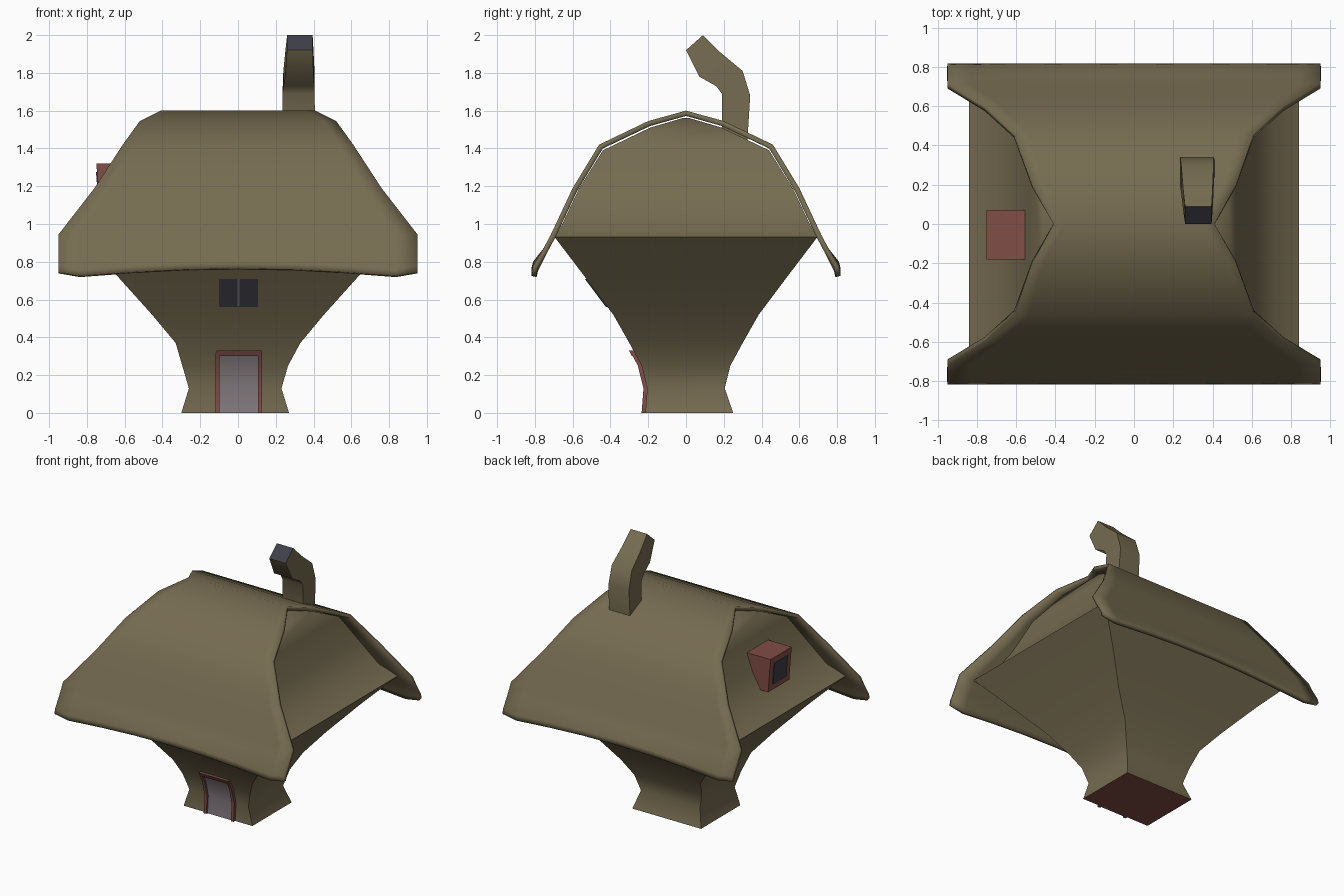
import bpy, bmesh, math

if "Cube" in bpy.data.objects:
    bpy.data.objects.remove(bpy.data.objects["Cube"])


def mat(name, c):
    m = bpy.data.materials.new(name)
    m.diffuse_color = (*c, 1)
    m.use_nodes = True
    m.node_tree.nodes["Principled BSDF"].inputs["Base Color"].default_value = m.diffuse_color
    return m


brown = mat("moss_brown", (0.18, 0.148, 0.082))
red = mat("dull_red", (0.22, 0.075, 0.062))
dark = mat("dark_slate", (0.05, 0.05, 0.066))
pale = mat("pale_grey", (0.23, 0.2, 0.215))


def make(name, verts, faces, mats, angle=40, recalc=True):
    me = bpy.data.meshes.new(name)
    me.from_pydata(verts, [], faces)
    for m in mats:
        me.materials.append(m)
    if recalc:
        bm = bmesh.new()
        bm.from_mesh(me)
        bmesh.ops.recalc_face_normals(bm, faces=bm.faces)
        bm.to_mesh(me)
        bm.free()
    ob = bpy.data.objects.new(name, me)
    bpy.context.collection.objects.link(ob)
    bpy.context.view_layer.objects.active = ob
    ob.select_set(True)
    bpy.ops.object.shade_smooth_by_angle(angle=math.radians(angle))
    ob.select_set(False)
    return ob


def loft(name, rings, mats, angle=40):
    """Skin a list of four-point rings and cap both ends."""
    verts = [p for r in rings for p in r]
    n = len(rings)
    faces = [(3, 2, 1, 0)]
    for i in range(n - 1):
        for k in range(4):
            a, b = i * 4 + k, i * 4 + (k + 1) % 4
            faces.append((a, b, b + 4, a + 4))
    faces.append(tuple(range(4 * n - 4, 4 * n)))
    return make(name, verts, faces, mats, angle)


# body: flared square trunk that turns into leaning gable walls
# (z, half x, front y, back y)
body = [(0, .285, -.215, .25), (.13, .245, -.205, .205), (.25, .28, -.235, .235),
        (.37, .33, -.30, .30), (.52, .455, -.385, .385), (.72, .635, -.535, .535),
        (.93, .84, -.695, .695), (1.0, .71, -.655, .655), (1.19, .60, -.565, .565),
        (1.39, .53, -.44, .44), (1.51, .47, -.19, .19), (1.56, .40, -.02, .02)]
rings = []
for z, hx, y0, y1 in body:
    cx = -.015 if z < .3 else 0
    rings.append([(cx - hx, y0, z), (cx + hx, y0, z), (cx + hx, y1, z), (cx - hx, y1, z)])
trunk = loft("house_body", rings, [brown, red], 50)
for p in trunk.data.polygons:            # red underside
    if p.center.z < .01:
        p.material_index = 1

# roof: swept sheet, wider toward the eaves, with a flared wavy lip
half = [(.0, 1.60, .41), (.20, 1.545, .52), (.46, 1.42, .61), (.60, 1.19, .76),
        (.715, .945, .95), (.755, .87, .95), (.81, .80, .95), (.818, .765, .95)]
prof = [(-y, z, x) for y, z, x in reversed(half)] + half[1:]
ts = [-1, -.88, -.6, -.3, 0, .3, .6, .88, 1]
drop = [.02, .04, .02, .005, 0, .005, .02, .04, .02]
rv, rf = [], []
for y, z, hx in prof:
    for t, d in zip(ts, drop):
        rv.append((t * hx, y, z - (d if z < .82 else 0)))
w = len(ts)
for i in range(len(prof) - 1):
    for j in range(w - 1):
        a = i * w + j
        rf.append((a, a + 1, a + 1 + w, a + w))
roof = make("roof", rv, rf, [brown], 35, recalc=False)
s = roof.modifiers.new("thickness", 'SOLIDIFY')
s.thickness = .028
s.offset = -1

# chimney: bent square pipe, dark opening on top
# (front y, front z, back y, back z, x min, x max)
pipe = [(.19, 1.46, .325, 1.44, .235, .41), (.19, 1.69, .34, 1.68, .235, .405),
        (.16, 1.73, .30, 1.81, .24, .405), (.07, 1.78, .18, 1.91, .25, .40),
        (0, 1.92, .09, 2.0, .26, .395)]
rings = [[(x0, ya, za), (x1, ya, za), (x1, yb, zb), (x0, yb, zb)]
         for ya, za, yb, zb, x0, x1 in pipe]
chim = loft("chimney", rings, [brown, dark], 50)
for p in chim.data.polygons:
    if p.center.z > 1.94 and p.normal.z > .6 and p.normal.y < 0:
        p.material_index = 1


def front_y(z):
    for a, b in zip(body, body[1:]):
        if a[0] <= z <= b[0]:
            return a[2] + (b[2] - a[2]) * (z - a[0]) / (b[0] - a[0])


def plate(name, x0, x1, zs, out, m):
    """Thin plate that follows the curved front wall."""
    rs = []
    for z in zs:
        y = front_y(z)
        rs.append([(x0, y - out, z), (x1, y - out, z), (x1, y + .01, z), (x0, y + .01, z)])
    return loft(name, rs, [m], 30)


# front door with red frame
plate("door_panel", -.10, .11, [0, .13, .25, .305], .006, pale)
for side, x0 in (("left", -.12), ("right", .105)):
    plate("door_frame_" + side, x0, x0 + .022, [0, .13, .25, .32], .02, red)
plate("door_frame_top", -.115, .125, [.302, .33], .024, red)

# front window with a central bar
plate("front_window", -.10, .105, [.56, .71], .006, dark)
plate("front_window_bar", -.003, .008, [.56, .71], .009, pale)

# side window: red box growing out of the left gable
y0, y1 = -.18, .07
loft("side_window_box",
     [[(-.73, y0, 1.07), (-.73, y1, 1.07), (-.55, y1, 1.07), (-.55, y0, 1.07)],
      [(-.75, y0, 1.32), (-.75, y1, 1.32), (-.55, y1, 1.32), (-.55, y0, 1.32)]], [red], 30)
loft("side_window_pane",
     [[(-.739, y0 + .045, 1.115), (-.739, y1 - .045, 1.115), (-.72, y1 - .045, 1.115), (-.72, y0 + .045, 1.115)],
      [(-.752, y0 + .045, 1.275), (-.752, y1 - .045, 1.275), (-.735, y1 - .045, 1.275), (-.735, y0 + .045, 1.275)]],
     [dark], 30)
